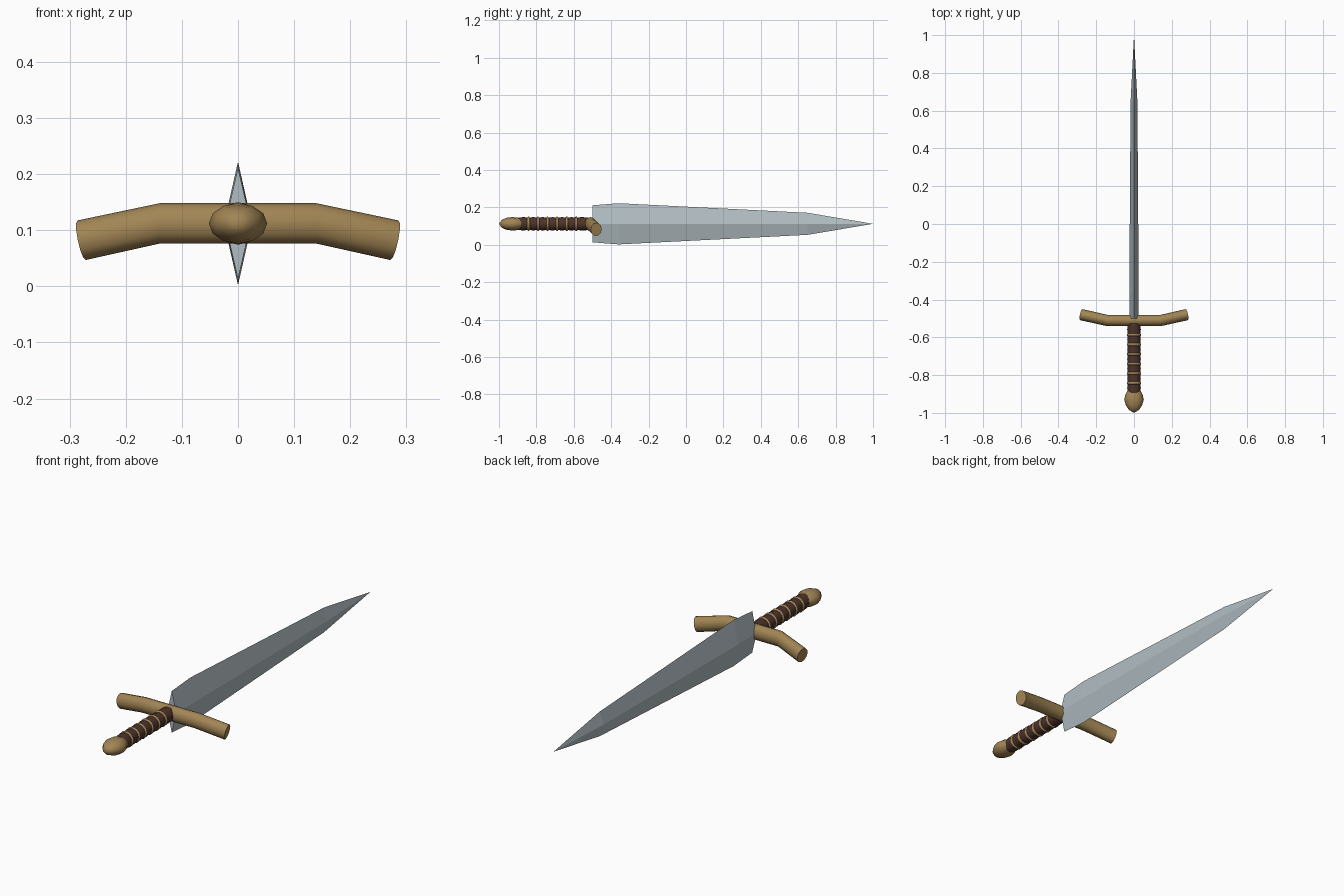
import bpy, bmesh, math
from mathutils import Vector

if "Cube" in bpy.data.objects:
    bpy.data.objects.remove(bpy.data.objects["Cube"])

ZC = 0.112  # height of the sword's long axis


def material(name, rgb):
    m = bpy.data.materials.new(name)
    m.diffuse_color = (*rgb, 1)
    m.use_nodes = True
    m.node_tree.nodes["Principled BSDF"].inputs["Base Color"].default_value = m.diffuse_color
    return m


brass = material("brass", (0.36, 0.235, 0.09))
steel = material("steel", (0.44, 0.51, 0.54))
leather = material("dark leather", (0.075, 0.033, 0.024))


def loft(name, sections, mat, smooth=None):
    """Skin closed rings of points; a single-point section makes a tip."""
    bm = bmesh.new()
    rings = [[bm.verts.new(p) for p in s] for s in sections]
    for a, b in zip(rings, rings[1:]):
        n = max(len(a), len(b))
        for i in range(n):
            j = (i + 1) % n
            quad = [a[i % len(a)], a[j % len(a)], b[j % len(b)], b[i % len(b)]]
            bm.faces.new(list(dict.fromkeys(quad)))
    for ring in (rings[0], rings[-1]):
        if len(ring) > 2:
            bm.faces.new(ring)
    bmesh.ops.recalc_face_normals(bm, faces=bm.faces)
    me = bpy.data.meshes.new(name)
    bm.to_mesh(me)
    bm.free()
    me.materials.append(mat)
    ob = bpy.data.objects.new(name, me)
    bpy.context.collection.objects.link(ob)
    if smooth:
        bpy.ops.object.select_all(action='DESELECT')
        bpy.context.view_layer.objects.active = ob
        ob.select_set(True)
        bpy.ops.object.shade_smooth_by_angle(angle=math.radians(smooth))
    return ob


def ellipse(y, rx, rz, n=12):
    """Ring around the long axis at depth y."""
    return [(rx * math.cos(2 * math.pi * i / n), y,
             ZC + rz * math.sin(2 * math.pi * i / n)) for i in range(n)]


# Blade: diamond cross-sections narrowing to a point
def diamond(y, hx, hz):
    return [(hx, y, ZC), (0, y, ZC + hz), (-hx, y, ZC), (0, y, ZC - hz)]


loft("blade", [diamond(-0.50, 0.023, 0.099), diamond(-0.36, 0.025, 0.110),
               diamond(0.65, 0.018, 0.059), [(0, 1.0, ZC)]], steel)

# Crossguard: tube bent forward and down at both ends
path = [Vector(p) for p in ((-0.279, -0.48, 0.082), (-0.14, -0.511, ZC),
                            (0.14, -0.511, ZC), (0.279, -0.48, 0.082))]
sections = []
for i, p in enumerate(path):
    t = (path[min(i + 1, 3)] - path[max(i - 1, 0)]).normalized()
    if 0 < i < 3:
        t = Vector((1, 0, 0))
    side = Vector((0, 0, 1)).cross(t).normalized()
    up = t.cross(side)
    ring = []
    for k in range(12):
        a = 2 * math.pi * k / 12
        ring.append(p + side * 0.03 * math.cos(a) + up * 0.036 * math.sin(a))
    sections.append(ring)
loft("crossguard", sections, brass, 40)

# Grip: leather swelling gently between the binding rings
ring_ys = [-0.587 - 0.051 * i for i in range(6)]
profile = [(-0.525, 0.034), (-0.56, 0.036)]
for y in ring_ys:
    profile += [(y, 0.032), (y - 0.0255, 0.036)]
profile.append((-0.895, 0.033))
loft("grip", [ellipse(y, r, r) for y, r in profile], leather, 40)

# Binding rings
for i, y in enumerate(ring_ys):
    loft(f"binding_ring_{i + 1}",
         [ellipse(y - 0.007, 0.033, 0.033), ellipse(y - 0.003, 0.038, 0.038),
          ellipse(y + 0.003, 0.038, 0.038), ellipse(y + 0.007, 0.033, 0.033)],
         brass, 60)

# Pommel: flattened bulb
loft("pommel", [ellipse(-0.882, 0.035, 0.028), ellipse(-0.905, 0.046, 0.034),
                ellipse(-0.93, 0.052, 0.036), ellipse(-0.96, 0.043, 0.032),
                ellipse(-0.985, 0.026, 0.021), [(0, -1.0, ZC)]], brass, 50)
